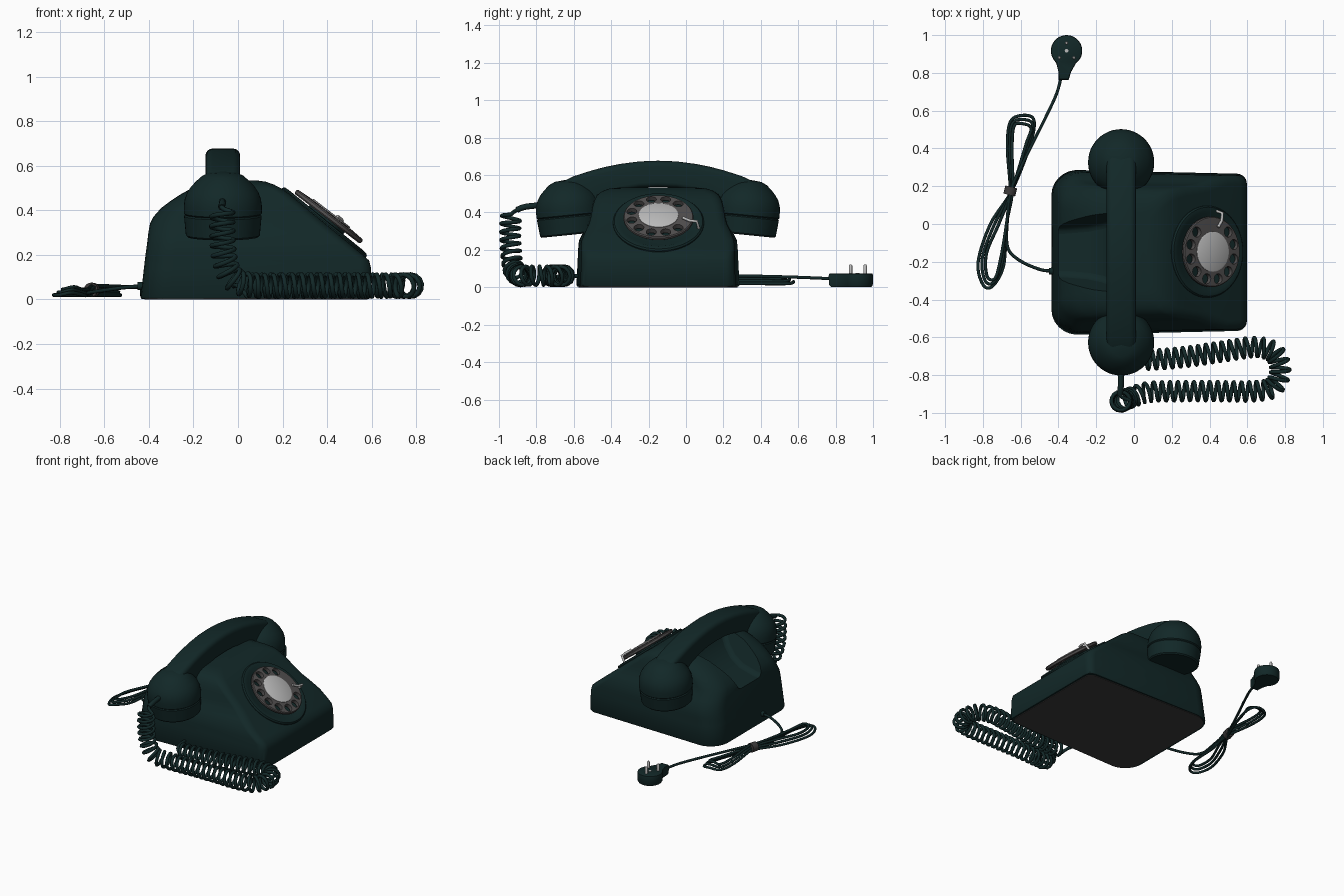
import bpy, bmesh, math
from mathutils import Vector, Matrix

if "Cube" in bpy.data.objects:
    bpy.data.objects.remove(bpy.data.objects["Cube"])

def material(name, c):
    m = bpy.data.materials.new(name)
    m.diffuse_color = (*c, 1)
    m.use_nodes = True
    m.node_tree.nodes["Principled BSDF"].inputs["Base Color"].default_value = m.diffuse_color
    return m

GREEN = material("dark_green", (0.006, 0.021, 0.021))
GREY = material("dial_grey", (0.085, 0.08, 0.08))
BASE = material("base_grey", (0.045, 0.043, 0.043))
LIGHT = material("light_grey", (0.5, 0.5, 0.5))
CY = -0.15  # middle of the phone in y

def finish(ob, mat, angle=35):
    ob.data.materials.clear()
    ob.data.materials.append(mat)
    bpy.ops.object.select_all(action='DESELECT')
    ob.select_set(True)
    bpy.context.view_layer.objects.active = ob
    bpy.ops.object.shade_smooth_by_angle(angle=math.radians(angle))
    return ob

def loft(name, rings, mat, matrix=Matrix(), angle=35):
    """Skin a stack of equal-length closed rings and cap both ends."""
    bm = bmesh.new()
    vs = [[bm.verts.new(matrix @ Vector(p)) for p in r] for r in rings]
    n = len(vs[0])
    for a, b in zip(vs, vs[1:]):
        for i in range(n):
            j = (i + 1) % n
            bm.faces.new((a[i], a[j], b[j], b[i]))
    bm.faces.new(vs[0])
    bm.faces.new(vs[-1])
    bmesh.ops.recalc_face_normals(bm, faces=bm.faces)
    me = bpy.data.meshes.new(name)
    bm.to_mesh(me)
    bm.free()
    ob = bpy.data.objects.new(name, me)
    bpy.context.collection.objects.link(ob)
    return finish(ob, mat, angle)

def lathe(name, profile, mat, matrix=Matrix(), n=40):
    rings = [[(r * math.cos(i * math.tau / n), r * math.sin(i * math.tau / n), z)
              for i in range(n)] for r, z in profile]
    return loft(name, rings, mat, matrix)

def round_rect(x0, x1, y0, y1, r0, r1, k=7):
    """Rounded rectangle; r0 is the corner radius at x0, r1 at x1."""
    pts = []
    for q, (cx, cy, r) in enumerate(((x1 - r1, y1 - r1, r1), (x0 + r0, y1 - r0, r0),
                                     (x0 + r0, y0 + r0, r0), (x1 - r1, y0 + r1, r1))):
        for i in range(k):
            a = math.pi / 2 * (q + i / (k - 1))
            pts.append((cx + r * math.cos(a), cy + r * math.sin(a)))
    return pts

def smooth_path(pts, k=10):
    """Catmull-Rom samples through the points."""
    P = [Vector(p) for p in pts]
    P = [2 * P[0] - P[1]] + P + [2 * P[-1] - P[-2]]
    out = []
    for a, b, c, d in zip(P, P[1:], P[2:], P[3:]):
        for i in range(k):
            t = i / k
            out.append(0.5 * (2 * b + (c - a) * t + (2 * a - 5 * b + 4 * c - d) * t * t
                              + (3 * b - a - 3 * c + d) * t ** 3))
    return out + [P[-2]]

def tube(name, pts, r, mat):
    cu = bpy.data.curves.new(name, 'CURVE')
    cu.dimensions = '3D'
    cu.bevel_depth, cu.bevel_resolution, cu.use_fill_caps = r, 2, True
    sp = cu.splines.new('POLY')
    sp.points.add(len(pts) - 1)
    for s, p in zip(sp.points, pts):
        s.co = (*p, 1)
    ob = bpy.data.objects.new(name, cu)
    bpy.context.collection.objects.link(ob)
    bpy.ops.object.select_all(action='DESELECT')
    ob.select_set(True)
    bpy.context.view_layer.objects.active = ob
    bpy.ops.object.convert(target='MESH')
    return finish(bpy.context.object, mat, 60)

def cut(ob, cutters, mat, angle=35):
    for c in cutters:
        m = ob.modifiers.new("cut", 'BOOLEAN')
        m.operation, m.object, m.solver = 'DIFFERENCE', c, 'EXACT'
        bpy.context.view_layer.objects.active = ob
        bpy.ops.object.modifier_apply(modifier=m.name)
        bpy.data.objects.remove(c)
    finish(ob, mat, angle)

# Body: stacked rounded rectangles (z, back x, front x, half width)
layers = [(0.004, -.435, .592, .44), (.012, -.437, .597, .445), (.14, -.422, .597, .438),
          (.175, -.418, .588, .436), (.2, -.415, .56, .435), (.25, -.408, .5, .43),
          (.3, -.402, .44, .405), (.34, -.395, .391, .382), (.37, -.38, .355, .372),
          (.41, -.345, .306, .362), (.44, -.305, .27, .355), (.47, -.26, .234, .343),
          (.495, -.215, .2, .328), (.515, -.15, .162, .298), (.528, -.09, .125, .26),
          (.533, -.04, .09, .21)]
rings = []
for z, x0, x1, h in layers:
    rr = round_rect(x0, x1, -h, h, min(.13, (x1 - x0) * .3), .05)
    rings.append([(x, CY + y * (1 - .13 * max(0, x - .05) - .1 * max(0, -.1 - x)), z) for x, y in rr])
body = loft("body", rings, GREEN, angle=40)

# Carrying recess behind the handset, leaving an ear on each side
prof = [(-.6, .30), (-.36, .31), (-.24, .335), (-.16, .375), (-.10, .43), (-.05, .5),
        (-.02, .6), (-.6, .7)]
recess = loft("recess_cutter", [[(x, CY + s * (.12 + (z - .3) * .4), z) for x, z in prof]
                                for s in (-1, 1)], GREEN)
recess.hide_render = True
bev = recess.modifiers.new("bevel", 'BEVEL')
bev.width, bev.segments = .025, 3
cut(body, [recess], GREEN, 40)

# Base plate
rr = round_rect(-.42, .58, -.425, .425, .12, .045)
loft("base_plate", [[(x, CY + y * (1 - .13 * max(0, x - .05)), z) for x, y in rr]
                    for z in (0, .008)], BASE)

# Dial, tilted onto the sloping face
ring_m = Matrix.Translation((.385, -.147, .343)) @ Matrix.Rotation(math.radians(39), 4, 'Y')
dial_m = Matrix.Translation((.385, -.147, .343)) @ Matrix.Rotation(math.radians(37.5), 4, 'Y')
lathe("dial_surround", [(.245, -.03), (.243, .006), (.236, .014), (.215, .016), (.2, .008),
                        (.001, .008)], GREEN, ring_m, 48)
lathe("dial_hub", [(.1, 0), (.1, .03)], GREEN, dial_m)
wheel = lathe("finger_wheel", [(.18, .024), (.187, .03), (.187, .042), (.182, .048),
                               (.12, .052), (.001, .052)], GREY, dial_m, 48)
holes = []
for i in range(10):
    a = math.radians(135 + 30 * i)
    m = dial_m @ Matrix.Translation((.148 * math.cos(a), .148 * math.sin(a), 0))
    holes.append(lathe("hole_cutter", [(.027, .015), (.027, .08)], GREY, m, 16))
    holes[-1].hide_render = True
cut(wheel, holes, GREY)
lathe("dial_centre", [(.106, .048), (.106, .055), (.1, .058), (.001, .058)], LIGHT, dial_m)
tube("finger_stop", [dial_m @ Vector(p) for p in
                     ((.06, .215, .01), (.06, .205, .058), (.055, .165, .06), (.03, .13, .06))],
     .008, LIGHT)

# Handset handle: rounded sections along y (distance, top, bottom, half width)
half = [(0, .677, .537, .078), (.1, .673, .533, .078), (.2, .66, .516, .078),
        (.28, .644, .488, .078), (.35, .626, .44, .078), (.45, .594, .4, .078),
        (.53, .556, .4, .075), (.585, .513, .4, .07), (.62, .465, .4, .06)]
secs = [(-d, t, b, w) for d, t, b, w in half[:0:-1]] + half
loft("handset_handle", [[(-.068 + x, CY + d, z) for z, x in
                         round_rect(b, t, -w, w, .025, .032, 5)] for d, t, b, w in secs], GREEN)

# Ear and mouth caps
cap = [(.001, -.135), (.12, -.14), (.158, -.14), (.166, -.132), (.174, -.046), (.169, -.04),
       (.175, -.034), (.175, 0), (.171, .03), (.16, .06), (.142, .087), (.118, .112),
       (.092, .135), (.06, .15), (.001, .155)]
for s, name in ((-1, "mouth_cap"), (1, "ear_cap")):
    lathe(name, cap, GREEN, Matrix.Translation((-.068, CY + s * .478, .42))
          @ Matrix.Rotation(-s * .1, 4, 'X'), 48)

# Coiled handset cord: helix carried along a smooth path
line = smooth_path([(-.07, -.935, .39), (-.07, -.94, .3), (-.06, -.935, .18), (-.02, -.92, .09),
                    (.08, -.89, .062), (.25, -.885, .062), (.45, -.885, .062), (.64, -.885, .062),
                    (.74, -.86, .062), (.775, -.77, .062), (.74, -.68, .062), (.64, -.652, .062),
                    (.5, -.67, .062), (.3, -.7, .062), (.15, -.715, .062), (.04, -.72, .062)], 30)
frame = Vector((1, 0, 0))
phase, coil = 0.0, []
prev = line[0]
for p, q in zip(line, line[1:]):
    T = (q - p).normalized()
    frame = (frame - T * frame.dot(T)).normalized()
    side = T.cross(frame)
    steps = max(1, round((q - p).length / .0028))
    for i in range(steps):
        c = p.lerp(q, i / steps)
        a = phase + (q - p).length * i / steps / .042 * math.tau
        coil.append(c + .05 * (frame * math.cos(a) + side * math.sin(a)))
    phase += (q - p).length / .042 * math.tau
lead = smooth_path([(-.07, -.77, .44), (-.07, -.86, .43), (-.07, -.91, .41), tuple(coil[0])], 6)
tail = smooth_path([tuple(coil[-1]), (0, -.68, .06), (-.02, -.57, .06)], 6)
tube("handset_cord", lead[:-1] + coil + tail[1:], .0105, GREEN)
tube("cord_sleeve", lead[:12], .016, GREEN)

# Mains cord with a tied hank of loops
pts = [(-.42, -.25, .06), (-.5, -.24, .055), (-.61, -.19, .04), (-.67, -.12, .03), (-.67, .03, .03)]
for i in range(4):
    e, z = .022 * i, .02 + .013 * i
    pts += [(-.655 + .006 * i, .18, z + .01), (-.67 + .012 * i, .4, z), (-.655 + .01 * i, .54 - e / 2, z),
            (-.59, .575 - e, z + .01), (-.53 - e / 3, .55 - e, z), (-.55 - e / 2, .42, z),
            (-.645, .18, z)]
    if i < 3:
        pts += [(-.76 + e, 0, z), (-.825 + e, -.2 + e, z), (-.80 + e / 2, -.32 + e, z),
                (-.75 + e / 3, -.33 + e, z + .01), (-.69 - e / 3, -.22 + e, z), (-.675, 0, z)]
pts = pts[:-7] + [(-.65, .18, .06), (-.57, .36, .06), (-.47, .56, .055), (-.41, .69, .05), (-.38, .8, .045)]
tube("mains_cord", smooth_path(pts, 7), .0085, GREEN)
tie_m = (Matrix.Translation((-.655, .175, .043)) @ Matrix.Rotation(-.25, 4, 'Z')
         @ Matrix.Rotation(math.pi / 2, 4, 'X'))
lathe("cord_tie", [(.032, -.022), (.032, .022)], BASE, tie_m, 16)
lathe("cord_grommet", [(.02, -.03), (.018, .02)], GREEN,
      Matrix.Translation((-.43, -.25, .06)) @ Matrix.Rotation(-math.pi / 2, 4, 'Y'), 16)

# Plug: round body with a tapered neck, pins upward
def plug_ring(s, z):
    pts = [(.083 * s * math.cos(a), .083 * s * math.sin(a))
           for a in (math.radians(-50 + 280 * i / 28) for i in range(29))]
    pts += [(-.034 * s, -.11 * s), (-.026 * s, -.155 * s), (.026 * s, -.155 * s), (.034 * s, -.11 * s)]
    return [(-.357 + x + .15 * min(0, y + .05), .917 + y, z) for x, y in pts]
loft("plug", [plug_ring(s, z) for s, z in ((.9, .002), (.98, .012), (1, .06), (.97, .072), (.93, .074))], GREEN)
for i, (x, y) in enumerate(((-.395, .88), (-.318, .88), (-.357, .958))):
    lathe(f"plug_pin_{i}", [(.009, .07), (.009, .116), (.005, .122)], LIGHT,
          Matrix.Translation((x, y, 0)), 12)
lathe("plug_screw", [(.01, .07), (.01, .077)], LIGHT, Matrix.Translation((-.357, .917, 0)), 12)
